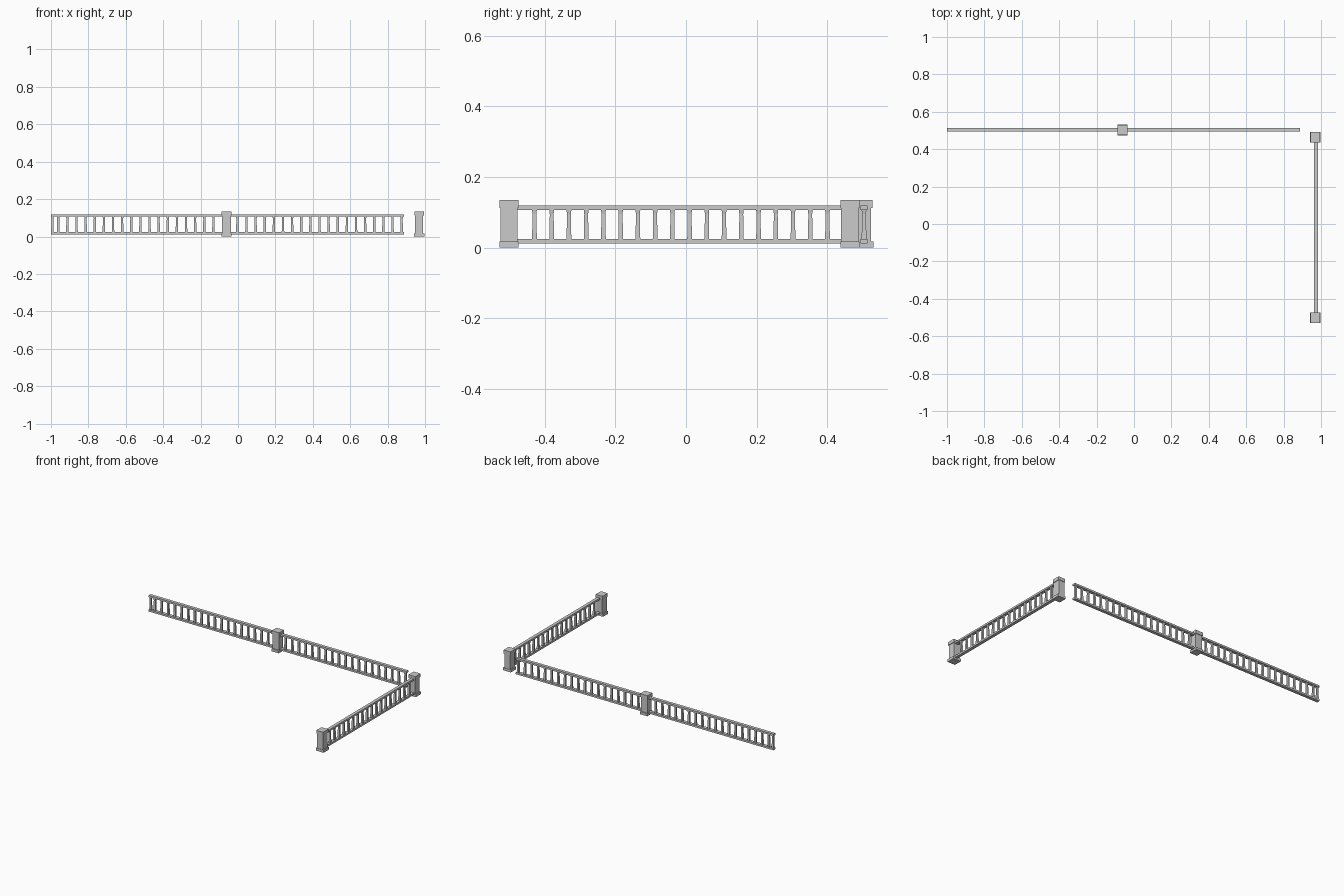
import bpy, bmesh
from mathutils import Matrix, Vector

if "Cube" in bpy.data.objects:
    bpy.data.objects.remove(bpy.data.objects["Cube"])

PITCH = 0.0488
RAIL_LOW, RAIL_HIGH = (0.012, 0.024), (0.107, 0.119)


def add_box(bm, lo, hi):
    lo, hi = Vector(lo), Vector(hi)
    m = Matrix.Translation((lo + hi) / 2) @ Matrix.Diagonal((*(hi - lo), 1))
    bmesh.ops.create_cube(bm, size=1, matrix=m)


def finish(bm, name, loc, turned):
    bmesh.ops.recalc_face_normals(bm, faces=bm.faces)
    if turned:  # run along y instead of x
        bmesh.ops.transform(bm, matrix=Matrix.Rotation(1.5707963, 4, 'Z'), verts=bm.verts)
    mesh = bpy.data.meshes.new(name)
    bm.to_mesh(mesh)
    bm.free()
    obj = bpy.data.objects.new(name, mesh)
    obj.location = loc
    bpy.context.collection.objects.link(obj)


# Post: plinth, shaft and cap, as (half length, half depth, bottom, top)
def post(name, x, y, turned=False):
    bm = bmesh.new()
    for a, b, z0, z1 in ((0.027, 0.0285, 0, 0.017),
                         (0.0245, 0.021, 0.017, 0.113),
                         (0.027, 0.025, 0.113, 0.135)):
        add_box(bm, (-a, -b, z0), (a, b, z1))
    finish(bm, name, (x, y, 0), turned)


# Top and bottom rails
def rails(name, start, end, loc, turned=False):
    for label, (z0, z1) in (("bottom", RAIL_LOW), ("top", RAIL_HIGH)):
        bm = bmesh.new()
        add_box(bm, (start, -0.0105, z0), (end, 0.0105, z1))
        finish(bm, f"{name}_{label}_rail", loc, turned)


# Square balusters with a flared head and foot
def balusters(name, positions, loc, turned=False):
    profile = ((0.0068, 0.022), (0.0065, 0.040), (0.0054, 0.095), (0.0072, 0.109))
    bm = bmesh.new()
    for p in positions:
        rings = [[bm.verts.new((p + sx * r, sy * r, z))
                  for sx, sy in ((-1, -1), (1, -1), (1, 1), (-1, 1))]
                 for r, z in profile]
        for lower, upper in zip(rings, rings[1:]):
            for i in range(4):
                j = (i + 1) % 4
                bm.faces.new((lower[i], lower[j], upper[j], upper[i]))
        bm.faces.new(rings[0][::-1])
        bm.faces.new(rings[-1])
    finish(bm, name, loc, turned)


# Posts
post("back_middle_post", -0.061, 0.503)
post("side_back_post", 0.9685, 0.464, True)
post("side_front_post", 0.9685, -0.501, True)

# Back run
back = (0, 0.504, 0)
rails("back", -1.0, 0.888, back)
left = [-0.992] + [-0.961 + PITCH * k for k in range(18)]
right = [0.875 - PITCH * k for k in range(19)]
balusters("back_left_balusters", left, back)
balusters("back_right_balusters", right, back)

# Side run
side = (0.973, 0, 0)
rails("side", -0.50, 0.463, side, True)
balusters("side_balusters", [-0.429 + PITCH * k for k in range(19)], side, True)
